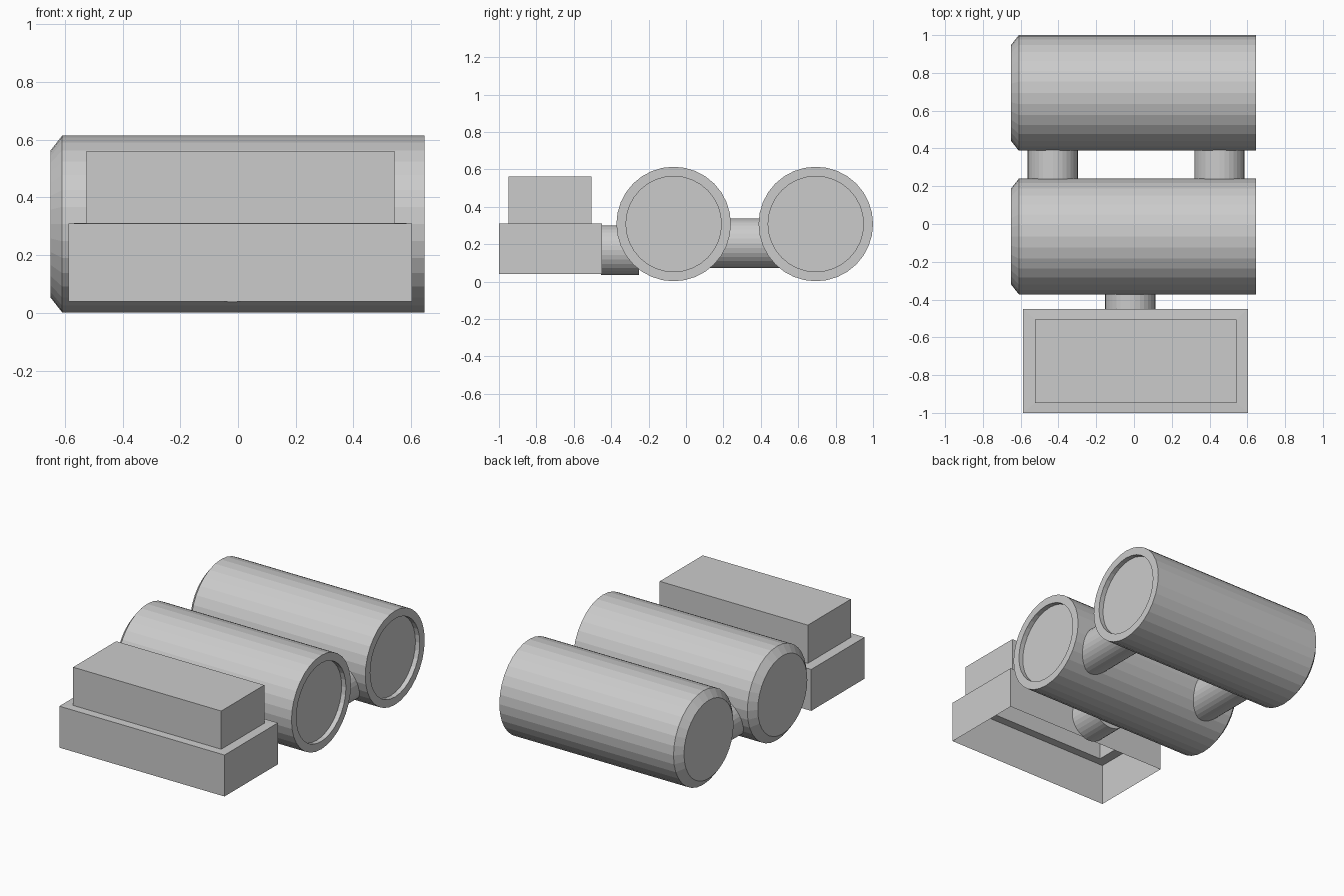
import bpy, bmesh, math

if "Cube" in bpy.data.objects:
    bpy.data.objects.remove(bpy.data.objects["Cube"])


def finish(name, bm):
    bmesh.ops.recalc_face_normals(bm, faces=bm.faces[:])
    mesh = bpy.data.meshes.new(name)
    bm.to_mesh(mesh)
    bm.free()
    obj = bpy.data.objects.new(name, mesh)
    bpy.context.collection.objects.link(obj)
    return obj


def lathe(name, profile, location, turn=0.0, sides=32):
    """Revolve (x, radius) stations around the x axis, capping both ends."""
    bm = bmesh.new()
    rings = []
    for x, r in profile:
        angles = [2 * math.pi * i / sides for i in range(sides)]
        rings.append([bm.verts.new((x, r * math.cos(a), r * math.sin(a)))
                      for a in angles])
    for a, b in zip(rings, rings[1:]):
        for i in range(sides):
            j = (i + 1) % sides
            bm.faces.new((a[i], a[j], b[j], b[i]))
    bm.faces.new(rings[0])
    bm.faces.new(rings[-1])
    obj = finish(name, bm)
    obj.location = location
    obj.rotation_euler.z = turn
    return obj


# Two large drums: chamfered left end, recessed right end
drum = [(-0.65, 0.255), (-0.61, 0.306), (0.646, 0.306),
        (0.646, 0.255), (0.615, 0.255)]
for name, y in (("middle_drum", -0.066), ("rear_drum", 0.694)):
    lathe(name, drum, (0, y, 0.308))


# Short pipes joining the parts along y
def pipe(name, x, z, y0, y1):
    lathe(name, [(y0, 0.133), (y1, 0.133)], (x, 0, z), math.pi / 2)


pipe("left_connector", -0.43, 0.205, 0.10, 0.52)
pipe("right_connector", 0.452, 0.205, 0.10, 0.52)
pipe("front_connector", -0.02, 0.168, -0.455, -0.25)


# Stepped box: hollow, open underneath
def rect(bm, x0, x1, y0, y1, z):
    return [bm.verts.new((x, y, z))
            for x, y in ((x0, y0), (x1, y0), (x1, y1), (x0, y1))]


bm = bmesh.new()
levels = [rect(bm, -0.588, 0.603, -1.0, -0.45, 0.04),
          rect(bm, -0.588, 0.603, -1.0, -0.45, 0.31),
          rect(bm, -0.525, 0.543, -0.948, -0.505, 0.312),
          rect(bm, -0.525, 0.543, -0.948, -0.505, 0.561)]
for a, b in zip(levels, levels[1:]):
    for i in range(4):
        j = (i + 1) % 4
        bm.faces.new((a[i], a[j], b[j], b[i]))
bm.faces.new(levels[-1])
finish("stepped_box", bm)
